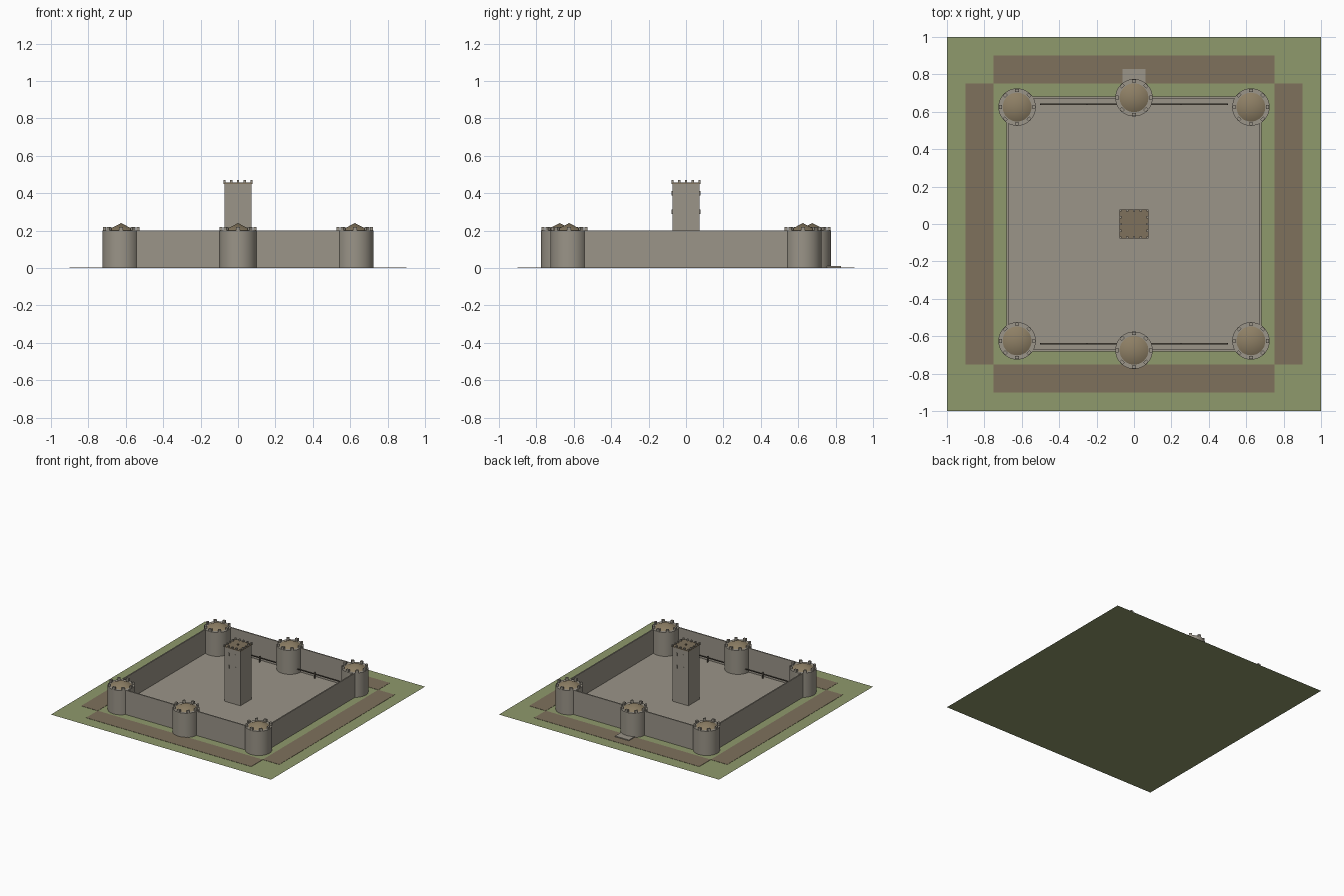
import bpy, math

cube = bpy.data.objects.get("Cube")
if cube:
    bpy.data.objects.remove(cube, do_unlink=True)


def material(name, rgb):
    m = bpy.data.materials.new(name)
    m.use_nodes = True
    colour = (*rgb, 1)
    m.diffuse_color = colour
    m.node_tree.nodes["Principled BSDF"].inputs["Base Color"].default_value = colour
    return m


stone = material("stone", (0.325, 0.298, 0.247))
grass = material("grass", (0.275, 0.319, 0.15))
earth = material("earth", (0.21, 0.165, 0.107))
thatch = material("roof_tan", (0.27, 0.213, 0.13))
timber = material("dark_timber", (0.1, 0.085, 0.065))


def finish(name, mat):
    o = bpy.context.object
    o.name = name
    o.data.materials.append(mat)
    return o


def box(name, x, y, z0, z1, sx, sy, mat, turn=0):
    """Box from its plan centre, plan size and bottom and top heights."""
    bpy.ops.mesh.primitive_cube_add(size=1, location=(x, y, (z0 + z1) / 2))
    o = finish(name, mat)
    o.scale = (sx, sy, z1 - z0)
    o.rotation_euler.z = turn
    return o


def round_part(name, x, y, z0, z1, r0, r1, mat):
    bpy.ops.mesh.primitive_cone_add(vertices=32, radius1=r0, radius2=r1,
                                    depth=z1 - z0, location=(x, y, (z0 + z1) / 2))
    o = finish(name, mat)
    bpy.ops.object.shade_smooth_by_angle(angle=math.radians(35))
    return o


# Ground sheet
bpy.ops.mesh.primitive_plane_add(size=2)
finish("ground", grass)

# Courtyard, dry moat strips and curtain walls
box("courtyard", 0, 0, 0.001, 0.004, 1.35, 1.35, stone)
for s, ns, ew in ((-1, "front", "right"), (1, "back", "left")):
    box(ns + "_moat", 0, s * 0.825, 0.001, 0.003, 1.5, 0.15, earth)
    box(ew + "_moat", s * 0.825, 0, 0.001, 0.003, 0.15, 1.5, earth)
    box(ns + "_wall", 0, s * 0.677, 0.001, 0.2, 1.25, 0.01, stone)
    box(ew + "_wall", s * 0.677, 0, 0.001, 0.2, 0.01, 1.25, stone)
    # Low rail along the inside of the wall
    box(ns + "_rail", 0, s * 0.64, 0.037, 0.043, 1.0, 0.006, timber)
    for x in (-0.5, -0.25, 0.25, 0.5):
        box(ns + "_rail_post", x, s * 0.64, 0.004, 0.055, 0.006, 0.006, timber)


# Round towers with battlements and cone roofs
def tower(name, x, y):
    round_part(name, x, y, 0.001, 0.2, 0.1, 0.1, stone)
    round_part(name + "_roof", x, y, 0.2, 0.24, 0.077, 0, thatch)
    for i in range(8):
        a = i * math.tau / 8
        box(name + "_merlon", x + 0.09 * math.cos(a), y + 0.09 * math.sin(a),
            0.2, 0.22, 0.016, 0.022, stone, a)


for s, ns in ((-1, "front"), (1, "back")):
    tower(ns + "_right_tower", -0.625, s * 0.625)
    tower(ns + "_middle_tower", 0, s * 0.675)
    tower(ns + "_left_tower", 0.625, s * 0.625)

# Square keep with a flat roof
box("keep", 0, 0, 0.004, 0.45, 0.145, 0.145, stone)
box("keep_roof", 0, 0, 0.45, 0.457, 0.154, 0.154, earth)
box("keep_finial", 0, 0, 0.457, 0.465, 0.01, 0.01, earth)
spots = [-0.072, -0.036, 0, 0.036, 0.072]
for x in spots:
    for y in spots:
        if max(abs(x), abs(y)) > 0.07:
            box("keep_merlon", x, y, 0.457, 0.47, 0.012, 0.012, stone)

# Narrow window surrounds on the front and back of the keep
for s in (-1, 1):
    for z in (0.3, 0.4):
        for x in (-0.03, 0.03):
            box("keep_window", x, s * 0.073, z - 0.012, z + 0.012, 0.008, 0.009, stone)

# Bridge slab at the back gate
box("bridge", 0, 0.755, 0.001, 0.01, 0.124, 0.15, stone)
